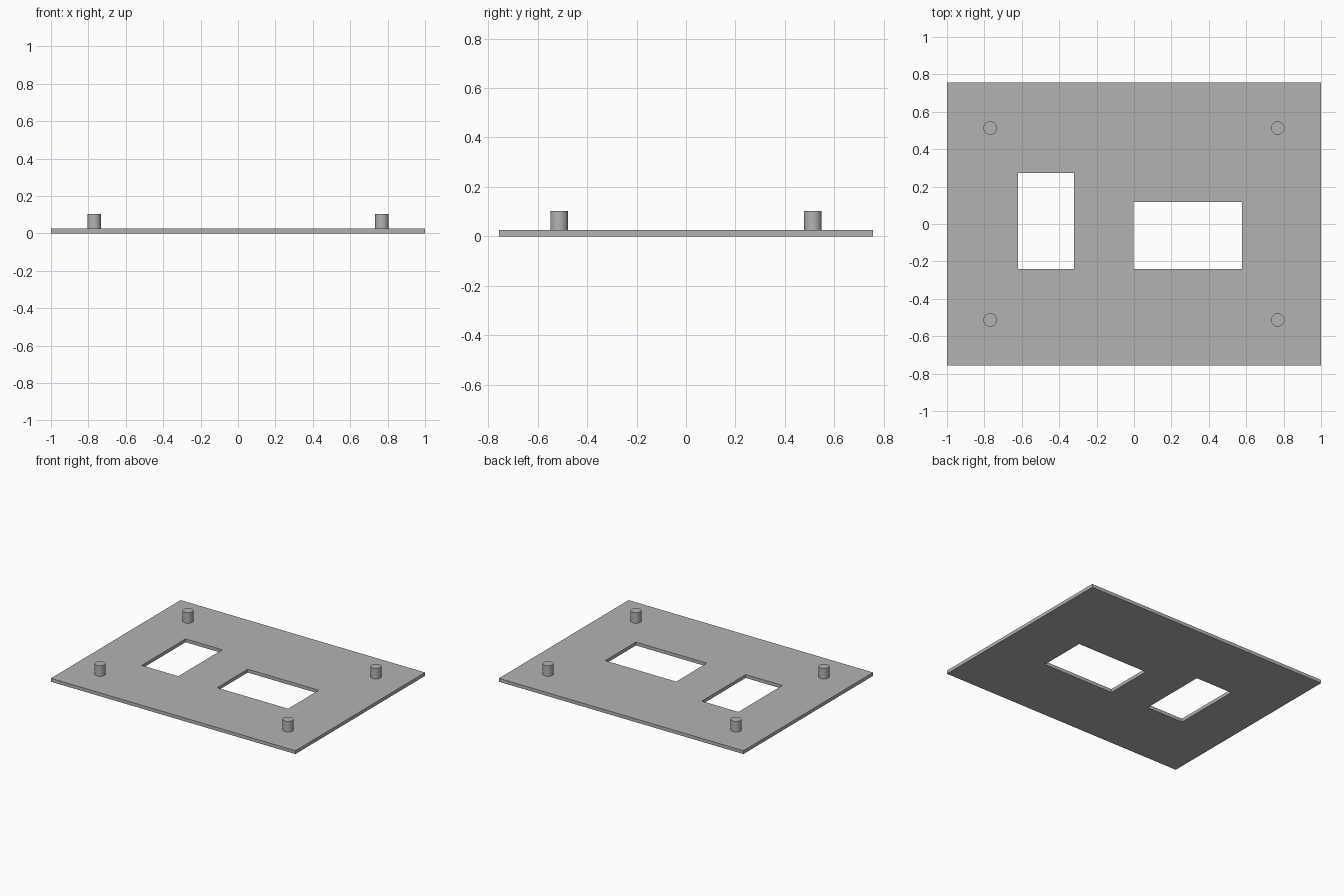
import bpy
import bmesh

cube = bpy.data.objects.get("Cube")
if cube:
    bpy.data.objects.remove(cube, do_unlink=True)

HALF_X, HALF_Y = 1.0, 0.757
THICK, PEG_TOP, PEG_R = 0.025, 0.103, 0.036
# Rectangular openings: x0, x1, y0, y1
HOLES = [(-0.62, -0.32, -0.24, 0.273), (-0.003, 0.578, -0.24, 0.118)]

grey = bpy.data.materials.new("plain_grey")
grey.use_nodes = True
colour = (0.45, 0.45, 0.45, 1)
grey.diffuse_color = colour
grey.node_tree.nodes["Principled BSDF"].inputs["Base Color"].default_value = colour


def in_hole(x, y):
    return any(a < x < b and c < y < d for a, b, c, d in HOLES)


# Base plate: grid cells around the openings, extruded to thickness
xs = sorted({-HALF_X, HALF_X, *(v for h in HOLES for v in h[:2])})
ys = sorted({-HALF_Y, HALF_Y, *(v for h in HOLES for v in h[2:])})
bm = bmesh.new()
grid = {(x, y): bm.verts.new((x, y, 0)) for x in xs for y in ys}
for x0, x1 in zip(xs, xs[1:]):
    for y0, y1 in zip(ys, ys[1:]):
        if not in_hole((x0 + x1) / 2, (y0 + y1) / 2):
            bm.faces.new([grid[p] for p in ((x0, y0), (x1, y0), (x1, y1), (x0, y1))])
top = bmesh.ops.extrude_face_region(bm, geom=bm.faces[:], use_keep_orig=True)["geom"]
bmesh.ops.translate(bm, vec=(0, 0, THICK),
                    verts=[g for g in top if isinstance(g, bmesh.types.BMVert)])
bmesh.ops.recalc_face_normals(bm, faces=bm.faces[:])
mesh = bpy.data.meshes.new("base_plate")
bm.to_mesh(mesh)
bm.free()
plate = bpy.data.objects.new("base_plate", mesh)
bpy.context.collection.objects.link(plate)
mesh.materials.append(grey)

# Corner pegs, running through the plate to its underside
for x, side in ((-0.769, "right"), (0.769, "left")):
    for y, end in ((-0.513, "front"), (0.513, "back")):
        bpy.ops.mesh.primitive_cylinder_add(vertices=32, radius=PEG_R, depth=PEG_TOP,
                                            location=(x, y, PEG_TOP / 2))
        peg = bpy.context.object
        peg.name = f"peg_{end}_{side}"
        peg.data.materials.append(grey)
        bpy.ops.object.shade_smooth_by_angle()
